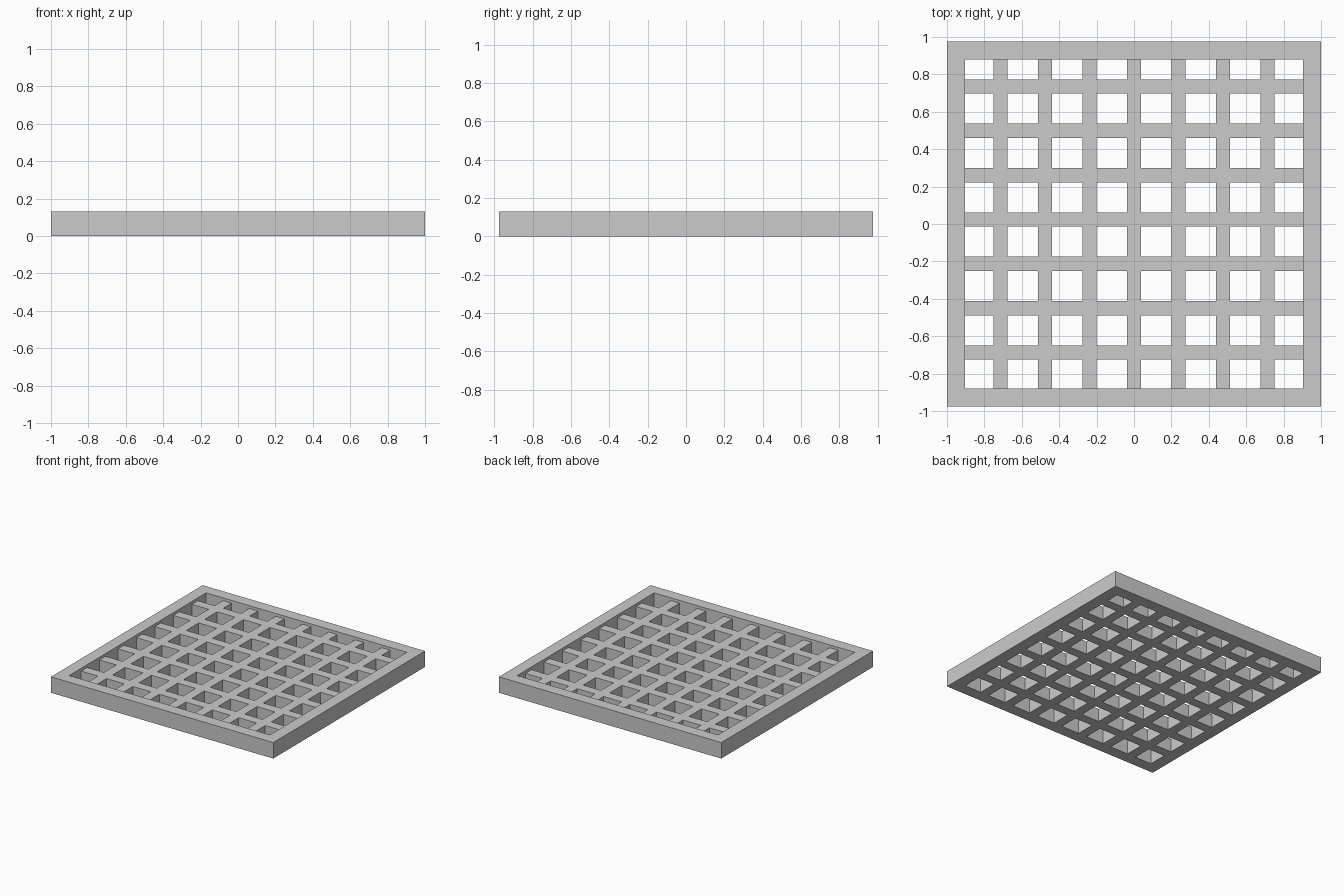
import bpy, bmesh

if "Cube" in bpy.data.objects:
    bpy.data.objects.remove(bpy.data.objects["Cube"])


def grid_plate(name, xs, ys, solid, z0, z1):
    """Plate made of the grid cells for which solid(i, j) holds, from z0 up to z1."""
    bm = bmesh.new()
    v = [[bm.verts.new((x, y, z0)) for y in ys] for x in xs]
    for i in range(len(xs) - 1):
        for j in range(len(ys) - 1):
            if solid(i, j):
                bm.faces.new((v[i][j], v[i + 1][j], v[i + 1][j + 1], v[i][j + 1]))
    bmesh.ops.delete(bm, geom=[p for p in bm.verts if not p.link_faces], context='VERTS')
    ext = bmesh.ops.extrude_face_region(bm, geom=bm.faces[:], use_keep_orig=True)
    top = [g for g in ext["geom"] if isinstance(g, bmesh.types.BMVert)]
    bmesh.ops.translate(bm, verts=top, vec=(0, 0, z1 - z0))
    bmesh.ops.recalc_face_normals(bm, faces=bm.faces[:])
    mesh = bpy.data.meshes.new(name)
    bm.to_mesh(mesh)
    bm.free()
    obj = bpy.data.objects.new(name, mesh)
    bpy.context.collection.objects.link(obj)
    return obj


def bar_edges(limit, centre, pitch, width, count=7):
    """Grid lines: inner frame edge, both sides of every bar, inner frame edge."""
    edges = [-limit]
    for k in range(count):
        c = centre + (k - (count - 1) / 2) * pitch
        edges += [c - width / 2, c + width / 2]
    return edges + [limit]


IN_X, IN_Y = 0.903, 0.88

# Outer frame: square ring
grid_plate("outer_frame", [-1, -IN_X, IN_X, 1], [-0.975, -IN_Y, IN_Y, 0.975],
           lambda i, j: (i, j) != (1, 1), 0, 0.13)

# Crossing bars: slightly lower than the frame, shifted a little towards the back
grid_plate("grate_bars",
           bar_edges(IN_X, 0.0, 0.238, 0.077),
           bar_edges(IN_Y, 0.024, 0.237, 0.077),
           lambda i, j: i % 2 == 1 or j % 2 == 1, 0, 0.107)
